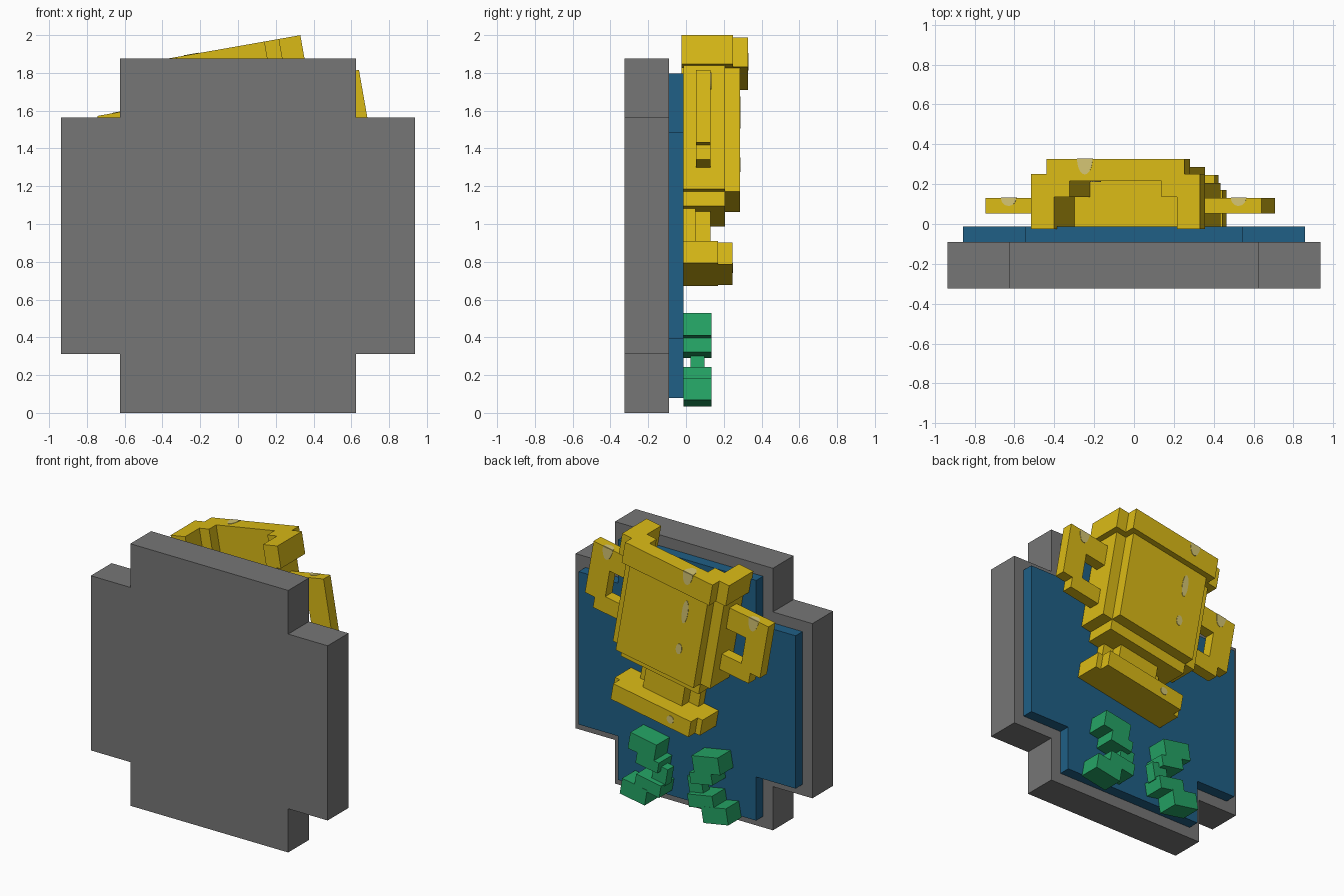
import bpy, bmesh, math

if "Cube" in bpy.data.objects:
    bpy.data.objects.remove(bpy.data.objects["Cube"])

U = 0.078125                       # block size the whole model is built on
TILT = math.radians(10)
CX, CZ = -0.093, 1.925             # centre of the cup's top edge
S, C = math.sin(TILT), math.cos(TILT)


def material(name, rgb):
    m = bpy.data.materials.new(name)
    m.diffuse_color = (*rgb, 1)
    m.use_nodes = True
    m.node_tree.nodes["Principled BSDF"].inputs["Base Color"].default_value = m.diffuse_color
    return m


GREY = material("grey", (0.18, 0.18, 0.18))
BLUE = material("blue", (0.014, 0.115, 0.24))
GOLD = material("gold", (0.70, 0.49, 0.008))
GREEN = material("green", (0.018, 0.37, 0.13))
PALE = material("pale_gold", (0.65, 0.55, 0.17))


def prism(name, pts, lo, hi, mat, place):
    """Extrude a 2D outline from lo to hi; place() maps (a, b, c) to the world."""
    bm = bmesh.new()
    bot = [bm.verts.new(place(a, b, lo)) for a, b in pts]
    top = [bm.verts.new(place(a, b, hi)) for a, b in pts]
    n = len(pts)
    bm.faces.new(bot)
    bm.faces.new(top[::-1])
    for i in range(n):
        j = (i + 1) % n
        bm.faces.new((bot[j], bot[i], top[i], top[j]))
    bmesh.ops.recalc_face_normals(bm, faces=bm.faces)
    me = bpy.data.meshes.new(name)
    bm.to_mesh(me)
    bm.free()
    me.materials.append(mat)
    ob = bpy.data.objects.new(name, me)
    bpy.context.collection.objects.link(ob)
    return ob


# Placements: upright outline, tilted outline (x, depth below rim), tilted plan
def upright(a, b, c):
    return (a, c, b)


def tilted(a, d, y):
    return (CX + (a * C + d * S) * U, y, CZ + (a * S - d * C) * U)


def plan(a, y, d):
    return tilted(a, d, y)


def cross(w, n, z0, z1, z2, z3):
    """Square with its four corners notched."""
    right = [(n, z0), (n, z1), (w, z1), (w, z2), (n, z2), (n, z3)]
    pts = right + [(-x, z) for x, z in reversed(right)]
    return [(x * U, z * U) for x, z in pts]


def stepped(w, n, y0, y1, y2):
    """Plan of a half-round block: wide at the back, narrow at the front."""
    return [(w, y0), (w, y1), (n, y1), (n, y2), (-n, y2), (-n, y1), (-w, y1), (-w, y0)]


def ring(w, n, y0, y1, y2):
    """Stepped plan with the cup's hollow cut out of it, open to the back."""
    return stepped(w, n, y0, y1, y2) + stepped(4, 3, y0, 0.135, 0.215)[::-1]


# Wall plaque
prism("backing_plate", cross(12, 8, 0, 4, 20, 24), -0.325, -0.09, GREY, upright)
prism("inset_panel", cross(11, 7, 1, 5, 19, 23), -0.09, -0.012, BLUE, upright)

# Trophy cup, from rim to foot
Y0 = -0.014
prism("cup_rim", ring(5.5, 4.5, -0.025, 0.25, 0.327), 0, 2, GOLD, plan)
prism("cup_wall", ring(5, 4, Y0, 0.207, 0.285), 2, 7.5, GOLD, plan)
prism("cup_bottom", stepped(5, 4, Y0, 0.207, 0.285), 7.5, 10.5, GOLD, plan)
prism("cup_underside", [(4, Y0), (4, 0.207), (-4, 0.207), (-4, Y0)], 10.5, 11.5, GOLD, plan)
prism("stem", stepped(3, 2, Y0, 0.05, 0.13), 11.5, 14, GOLD, plan)
prism("foot", stepped(4.5, 4, Y0, 0.17, 0.245), 14, 15.5, GOLD, plan)

# Handles
handle = [(5, 3), (9, 3), (9, 8), (8, 8), (8, 9), (5, 9), (5, 7.5), (7, 7.5), (7, 5), (5, 5)]
for side, s in (("right", 1), ("left", -1)):
    prism(side + "_handle", [(x * s, d) for x, d in handle], 0.053, 0.131, GOLD, tilted)


# Painted glints: thin ellipses on the front faces, half ellipses on edges
def ellipse(a, b, ra, rb, start=0, sweep=360):
    n = 16
    k = n if sweep == 360 else n + 1
    return [(a + ra * math.cos(math.radians(start + sweep * i / n)),
             b + rb * math.sin(math.radians(start + sweep * i / n))) for i in range(k)]


for x, d, ra, rb, y in ((-2, 4, 0.3, 1.1, 0.285), (-2, 7.6, 0.3, 0.5, 0.285), (-2, 14.7, 0.35, 0.35, 0.245)):
    prism("glint", ellipse(x, d, ra, rb), y - 0.002, y + 0.003, PALE, tilted)
prism("inner_glint", ellipse(-2, 4, 0.3, 1.1), 0.212, 0.216, PALE, tilted)
for x, d, y, r, depth in ((-2, 0, 0.327, 0.5, 0.078), (-7.5, 3, 0.131, 0.5, 0.04), (7.5, 3, 0.131, 0.5, 0.04)):
    prism("edge_glint_front", ellipse(x, d, r, 1.1, 0, 180), y - 0.002, y + 0.003, PALE, tilted)
    prism("edge_glint_top", ellipse(x, y, r, depth, 180, 180), d - 0.03, d + 0.03, PALE, plan)

# Leaf sprigs: outer top corner, width, height, front and back of each block
leaves = [("upper_leaf", 0.345, 0.528, 0.21, 0.12, Y0, 0.136),
          ("upper_leaf_base", 0.292, 0.398, 0.175, 0.078, Y0, 0.136),
          ("sprig_stem", 0.185, 0.335, 0.11, 0.125, 0.025, 0.097),
          ("lower_leaf_base", 0.30, 0.242, 0.20, 0.09, Y0, 0.135),
          ("lower_leaf", 0.41, 0.182, 0.20, 0.115, Y0, 0.136)]
for side, s in (("right", 1), ("left", -1)):
    for name, x, z, w, h, y0, y1 in leaves:
        pts = [(s * (x - i * w * C + j * h * S), z - i * w * S - j * h * C)
               for i, j in ((0, 0), (1, 0), (1, 1), (0, 1))]
        prism(side + "_" + name, pts, y0, y1, GREEN, upright)
